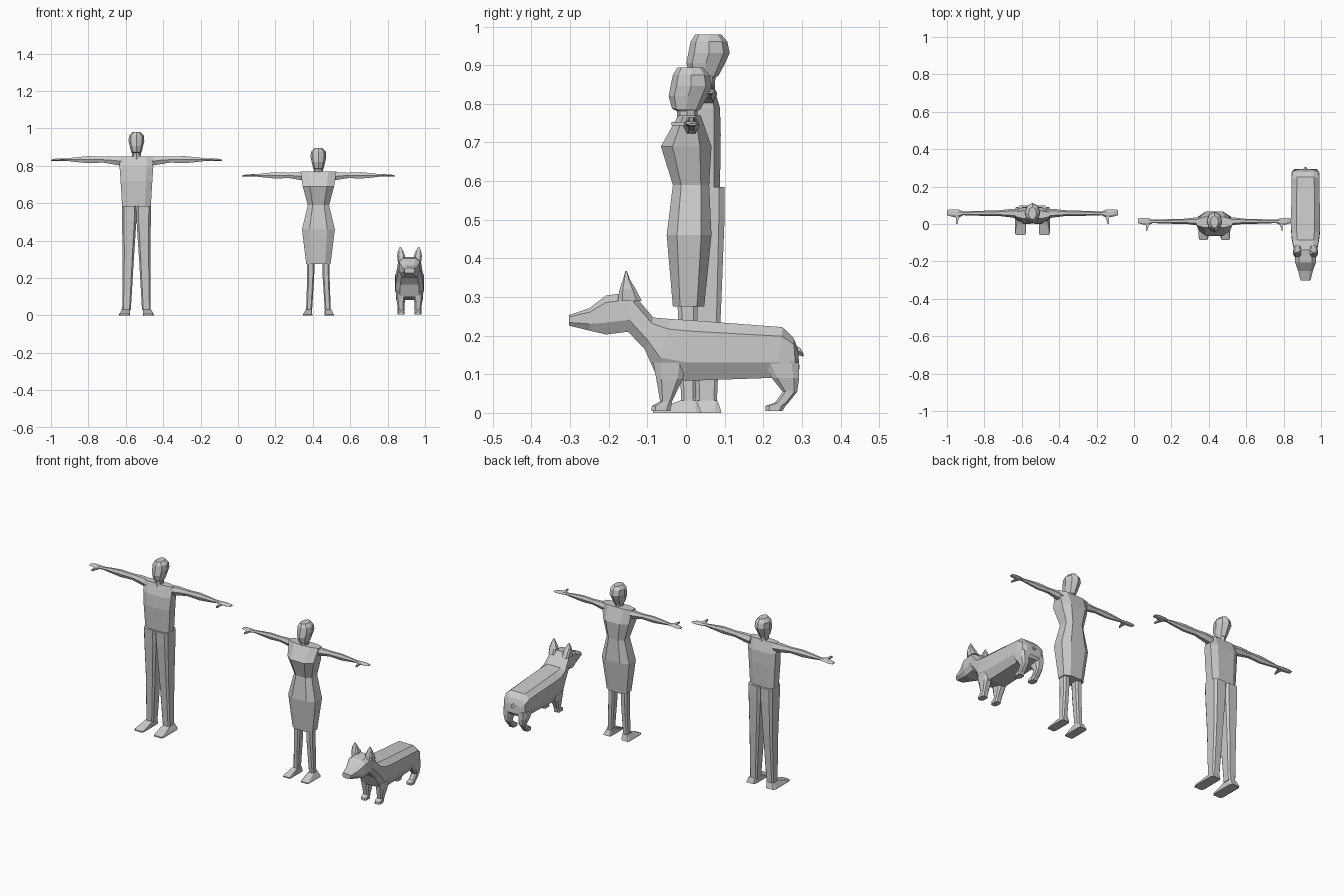
import bpy, bmesh, math


def loft(name, *tubes):
    """Skin each tube (a list of equal-length point rings) and cap its ends."""
    bm = bmesh.new()
    for rings in tubes:
        vs = [[bm.verts.new(p) for p in r] for r in rings]
        n = len(vs[0])
        for a, b in zip(vs, vs[1:]):
            for i in range(n):
                j = (i + 1) % n
                bm.faces.new((a[i], a[j], b[j], b[i]))
        bm.faces.new(vs[0])
        bm.faces.new(vs[-1])
    bmesh.ops.recalc_face_normals(bm, faces=bm.faces)
    me = bpy.data.meshes.new(name)
    bm.to_mesh(me)
    bm.free()
    ob = bpy.data.objects.new(name, me)
    bpy.context.collection.objects.link(ob)
    return ob


def box(x0, x1, y0, y1, z, c=0.2):
    """Rectangular ring with cut corners."""
    a, b = (x1 - x0) * c, (y1 - y0) * c
    return [(x0 + a, y0, z), (x1 - a, y0, z), (x1, y0 + b, z), (x1, y1 - b, z),
            (x1 - a, y1, z), (x0 + a, y1, z), (x0, y1 - b, z), (x0, y0 + b, z)]


def oval(cx, y0, y1, hw, z):
    return [(cx + hw * math.sin(k * math.pi / 4),
             (y0 + y1) / 2 - (y1 - y0) / 2 * math.cos(k * math.pi / 4), z) for k in range(8)]


def pair(cx, rows, c=0.2):
    """Left and right tubes from rows (inner x, outer x, y0, y1, z)."""
    return [[box(cx + min(s * i, s * o), cx + max(s * i, s * o), y0, y1, z, c)
             for i, o, y0, y1, z in rows] for s in (-1, 1)]


def head(name, cx, dy, dz):
    rows = [(-.022, .028, .02, .74), (-.024, .03, .024, .782), (-.036, .038, .028, .787),
            (-.045, .056, .036, .82), (-.04, .067, .042, .846), (-.034, .061, .04, .875),
            (-.022, .045, .022, .894)]
    loft(name, [oval(cx, a + dy, b + dy, w, z + dz) for a, b, w, z in rows])


def arms(name, cx, cy, cz, s):
    rows = [(.075, 0, -.008, .026, .028), (.12, .003, -.003, .022, .025), (.18, .003, .001, .015, .018),
            (.255, .002, .001, .014, .022), (.31, .002, .001, .012, .016), (.37, .002, .001, .01, .008),
            (.395, 0, .001, .022, .008), (.43, .004, 0, .02, .008), (.457, .006, -.002, .014, .003)]
    tubes = []
    for m in (-1, 1):
        tubes.append([[(cx + m * s * x, cy + s * (y + hy * math.cos(k * math.pi / 3)),
                        cz + s * (z + hz * math.sin(k * math.pi / 3))) for k in range(6)]
                      for x, y, z, hy, hz in rows])
        # thumb
        tubes.append([[(cx + m * s * (x + a * w), cy + s * y, cz + s * b * .005)
                       for a, b in ((-1, -1), (1, -1), (1, 1), (-1, 1))]
                      for x, y, w in ((.398, -.01, .012), (.402, -.035, .006), (.405, -.056, .003))])
    loft(name, *tubes)


# man
M = -.543
head("man_head", M, .046, .086)
arms("man_arms", M, .055, .832, 1)
loft("man_shirt", [box(M - w, M + w, a, b, z) for w, a, b, z in
                   ((.075, .01, .088, .56), (.077, .01, .088, .585), (.085, .004, .09, .72),
                    (.09, .01, .088, .79), (.088, .03, .07, .85))])
loft("man_trousers", *pair(M, [(0, .078, 0, .1, .585), (0, .077, .002, .1, .51),
                               (.014, .074, .015, .092, .3), (.03, .076, .028, .08, .03)], .15))
loft("man_shoes", *pair(M, [(.034, .094, -.06, .092, 0), (.034, .092, -.06, .09, .007),
                            (.034, .078, .025, .082, .032)], .1))

# woman
W = .43
head("woman_head", W, 0, 0)
arms("woman_arms", W, .012, .748, .895)
loft("woman_dress", [box(W - w, W + w, a, b, z, .23) for w, a, b, z in
                     ((.065, -.034, .047, .275), (.088, -.05, .066, .46), (.057, -.034, .06, .59),
                      (.084, -.065, .066, .69), (.096, -.02, .038, .77))])
loft("woman_legs", *pair(W, [(.02, .06, -.022, .03, .3), (.023, .06, -.02, .03, .2),
                             (.034, .066, -.012, .025, .028)]))
loft("woman_shoes", *pair(W, [(.033, .084, -.085, .04, 0), (.033, .082, -.085, .038, .006),
                              (.034, .068, -.015, .028, .032)], .1))

# dog
D = .917


def slice_ring(ty, tz, by, bz, w):
    """Body section between a top and a bottom point."""
    half = [(.62, 1), (1, .82), (1, .3), (.7, 0)]
    pts = half + [(-u, t) for u, t in reversed(half)]
    return [(D + u * w, by + (ty - by) * t, bz + (tz - bz) * t) for u, t in pts]


loft("dog_body", [slice_ring(*r) for r in (
    (-.303, .253, -.303, .226, .026), (-.25, .271, -.25, .213, .04), (-.207, .304, -.207, .203, .055),
    (-.14, .313, -.15, .21, .06), (-.085, .247, -.107, .165, .07), (-.04, .243, -.078, .1, .076),
    (.01, .24, 0, .083, .077), (.25, .222, .235, .091, .075), (.278, .195, .285, .1, .068),
    (.29, .165, .294, .115, .045))])
loft("dog_front_legs", *pair(D, [(.022, .074, -.085, 0, .13), (.024, .07, -.077, -.008, .088),
                                 (.028, .062, -.067, -.036, .03), (.026, .063, -.088, -.038, .018),
                                 (.026, .063, -.09, -.04, .005)]))
loft("dog_hind_legs", *pair(D, [(.022, .074, .2, .292, .13), (.024, .072, .222, .293, .09),
                                (.028, .064, .25, .288, .055), (.028, .063, .23, .265, .026),
                                (.026, .063, .206, .257, .018), (.026, .063, .206, .25, .005)]))
loft("dog_ears", *pair(D, [(.022, .064, -.177, -.115, .29), (.024, .066, -.172, -.13, .32),
                           (.034, .062, -.163, -.145, .345), (.046, .052, -.157, -.153, .367)]))
loft("dog_tail", [[(D + r * math.cos(k * math.pi / 2), y, z + r * math.sin(k * math.pi / 2))
                   for k in range(4)] for y, z, r in ((.28, .162, .014), (.296, .158, .01), (.304, .15, .004))])
